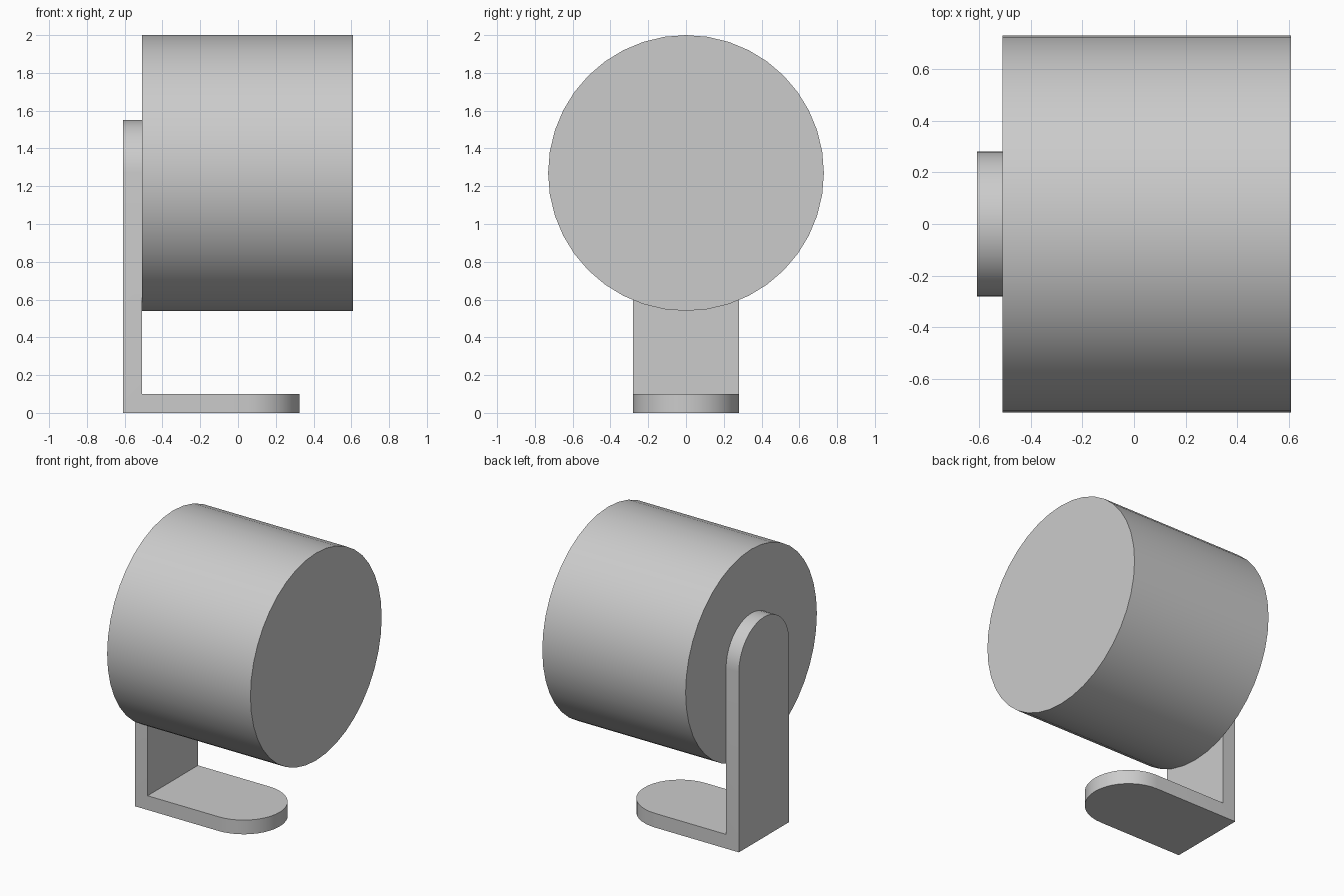
import bpy, bmesh
from math import pi, sin, cos, radians

default = bpy.data.objects.get("Cube")
if default:
    bpy.data.objects.remove(default, do_unlink=True)

SEGMENTS = 40
HALF_X = 0.608       # half of the overall length
THICK = 0.1          # bracket plate
HALF_W = 0.28        # bracket half width, also its end radius
DRUM_R = 0.73
DRUM_Z = 2 - DRUM_R
BASE_ARC_X = 0.045   # centre of the rounded end of the foot

grey = bpy.data.materials.new("light grey")
grey.use_nodes = True
colour = (0.6, 0.6, 0.6, 1)
grey.diffuse_color = colour
grey.node_tree.nodes["Principled BSDF"].inputs["Base Color"].default_value = colour


def finish(obj):
    obj.data.materials.append(grey)
    bpy.ops.object.select_all(action='DESELECT')
    obj.select_set(True)
    bpy.context.view_layer.objects.active = obj
    bpy.ops.object.shade_smooth_by_angle(angle=radians(30))


# Drum lying along x
left = -HALF_X + THICK
bpy.ops.mesh.primitive_cylinder_add(
    vertices=SEGMENTS, radius=DRUM_R, depth=HALF_X - left,
    location=((HALF_X + left) / 2, 0, DRUM_Z), rotation=(0, pi / 2, 0))
drum = bpy.context.object
drum.name = drum.data.name = "drum"
finish(drum)

# Bracket: two round-ended sheets sharing the bottom corner, thickened inward
bm = bmesh.new()
corner = [bm.verts.new((-HALF_X, y, 0)) for y in (-HALF_W, HALF_W)]
arc = [(HALF_W * cos(pi * i / 20), HALF_W * sin(pi * i / 20)) for i in range(21)]
upright = [bm.verts.new((-HALF_X, y, DRUM_Z + d)) for y, d in arc]
foot = [bm.verts.new((BASE_ARC_X + d, y, 0)) for y, d in arc]
for end, outward in ((upright, (-1, 0, 0)), (foot, (0, 0, -1))):
    face = bm.faces.new(corner + end)
    face.normal_update()
    if face.normal.dot(outward) < 0:
        face.normal_flip()
mesh = bpy.data.meshes.new("bracket")
bm.to_mesh(mesh)
bm.free()
bracket = bpy.data.objects.new("bracket", mesh)
bpy.context.collection.objects.link(bracket)
bpy.context.view_layer.objects.active = bracket
plate = bracket.modifiers.new("plate thickness", 'SOLIDIFY')
plate.thickness = THICK
plate.offset = -1
plate.use_even_offset = True
bpy.ops.object.modifier_apply(modifier=plate.name)
finish(bracket)
